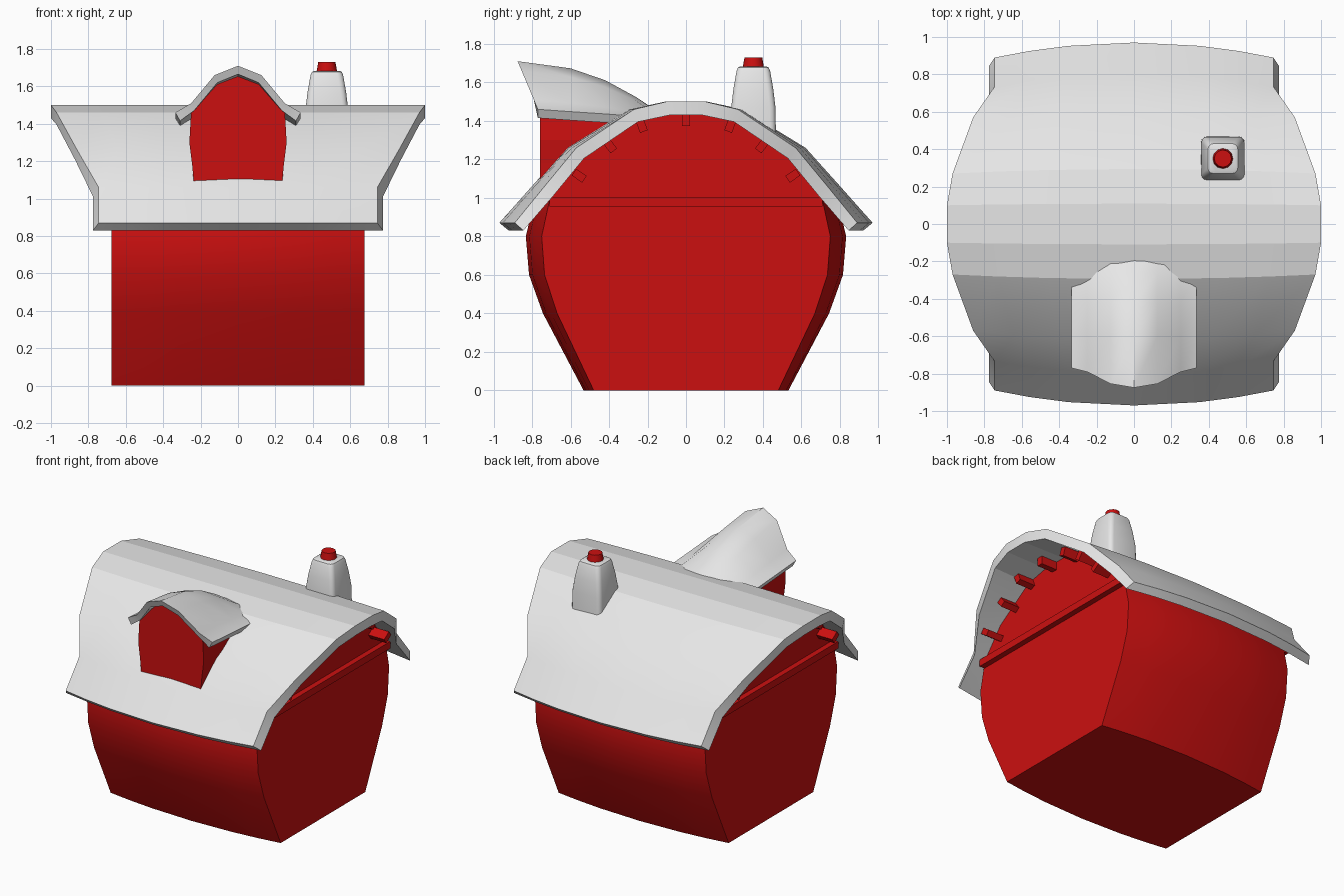
import bpy, bmesh, math

cube = bpy.data.objects.get("Cube")
if cube:
    bpy.data.objects.remove(cube, do_unlink=True)


def material(name, rgb):
    m = bpy.data.materials.new(name)
    m.use_nodes = True
    m.diffuse_color = (*rgb, 1)
    m.node_tree.nodes["Principled BSDF"].inputs["Base Color"].default_value = (*rgb, 1)
    return m


RED = material("barn red", (0.6, 0.005, 0.005))
GREY = material("light grey", (0.8, 0.8, 0.8))


def finish(name, bm, mat, angle=None):
    bmesh.ops.recalc_face_normals(bm, faces=bm.faces)
    mesh = bpy.data.meshes.new(name)
    bm.to_mesh(mesh)
    bm.free()
    mesh.materials.append(mat)
    ob = bpy.data.objects.new(name, mesh)
    bpy.context.collection.objects.link(ob)
    if angle:
        bpy.ops.object.select_all(action="DESELECT")
        ob.select_set(True)
        bpy.context.view_layer.objects.active = ob
        bpy.ops.object.shade_smooth_by_angle(angle=math.radians(angle))
    return ob


def loft(name, rings, mat, angle=None, strip_caps=False):
    """Join closed rings; caps are one face, or a strip of quads for a shell."""
    bm = bmesh.new()
    rows = [[bm.verts.new(p) for p in ring] for ring in rings]
    n = len(rows[0])
    for a, b in zip(rows, rows[1:]):
        for i in range(n):
            j = (i + 1) % n
            bm.faces.new((a[i], a[j], b[j], b[i]))
    for r in (rows[0], rows[-1]):
        if strip_caps:
            for i in range(n // 2 - 1):
                bm.faces.new((r[i], r[i + 1], r[n - 2 - i], r[n - 1 - i]))
        else:
            bm.faces.new(r)
    return finish(name, bm, mat, angle)


def mirrored(half):
    """Mirror a half profile, listed from the side to the middle."""
    left = [(-p[0], *p[1:]) for p in half]
    return left + [p for p in reversed(half) if p[0] > 0]


def box(name, size, centre, mat, tilt=0):
    bm = bmesh.new()
    bmesh.ops.create_cube(bm, size=1)
    bmesh.ops.scale(bm, vec=size, verts=bm.verts)
    ob = finish(name, bm, mat)
    ob.location = centre
    ob.rotation_euler.x = tilt


STATIONS = (-1, -0.75, -0.47, 0, 0.47, 0.75, 1)

# Barrel-sided body, widest halfway along
body = mirrored([(0.48, 0), (0.67, 0.4), (0.735, 0.6), (0.75, 0.8), (0.70, 1.03),
                 (0.54, 1.225), (0.25, 1.41), (0.09, 1.45)])
loft("barn_body",
     [[(u * 0.675, y * (1.11 - 0.11 * u * u), z) for y, z in body] for u in STATIONS],
     RED, 35)

# Main roof shell: y, z and half length at each profile point
outer = mirrored([(0.89, 0.87, 0.745), (0.735, 1.06, 0.745), (0.57, 1.26, 0.86),
                  (0.27, 1.46, 0.97), (0.1, 1.5, 1.0)])
inner = mirrored([(0.845, 0.83, 0.775), (0.69, 1.01, 0.775), (0.53, 1.205, 0.87),
                  (0.25, 1.395, 0.97), (0.085, 1.43, 1.0)])
roof = loft("main_roof",
            [[(u * x, y * (1.09 - 0.09 * u * u), z) for y, z, x in outer + inner[::-1]]
             for u in STATIONS], GREY, 30, True)
for p in roof.data.polygons:
    if abs(p.normal.z) > 0.9:
        p.use_smooth = False

# Gable cross beam and rafter ends, showing at both gables
box("gable_beam", (1.43, 1.42, 0.05), (0, 0, 0.98), RED)
for y, z, deg in ((0, 1.405, 0), (0.23, 1.375, 20), (0.395, 1.27, 38), (0.555, 1.115, 55)):
    for s in ((1, -1) if y else (1,)):
        box("rafter_end", (1.6, 0.042, 0.065), (0, s * y, z), RED, -s * math.radians(deg))

# Dormer walls
wall = mirrored([(0.235, 1.07), (0.245, 1.18), (0.26, 1.3), (0.25, 1.475),
                 (0.11, 1.63), (0, 1.68)])
shrunk = [(x, min(z, 1.42)) for x, z in wall]
loft("dormer_walls",
     [[(x, -0.76, z) for x, z in wall],
      [(x, -0.5, z if z < 1.4 else 1.44 + (z - 1.44) * 0.75) for x, z in wall],
      [(x, -0.28, z) for x, z in shrunk]], RED)

# Dormer roof, sweeping back down into the main roof
d_out = mirrored([(0.335, 1.46), (0.25, 1.51), (0.125, 1.66), (0, 1.71)])
d_in = mirrored([(0.31, 1.415), (0.235, 1.47), (0.11, 1.62), (0, 1.665)])
sweep = ((-0.77, 1), (-0.6, 0.9), (-0.42, 0.7), (-0.26, 0.4), (-0.13, 0.1))
rings = []
for k, (y, f) in enumerate(sweep):
    lean = 0.42 if k == 0 else 0
    eave = 1.46 - 0.012 * k
    rings.append([(x, y - lean * max(0, z - 1.46), eave + (z - 1.46) * (f if z > 1.46 else 1))
                  for x, z in d_out + d_in[::-1]])
loft("dormer_roof", rings, GREY, 35, True)


# Tapered chimney with rounded corners
def rounded_square(half, z, r=0.03):
    pts = []
    for q in range(4):
        for step in range(4):
            a = math.radians(90 * q + 30 * step)
            cx = (half - r) * (1 if q in (0, 3) else -1)
            cy = (half - r) * (1 if q < 2 else -1)
            pts.append((0.475 + cx + r * math.cos(a), 0.35 + cy + r * math.sin(a), z))
    return pts


loft("chimney", [rounded_square(h, z) for h, z in
                 ((0.118, 1.28), (0.115, 1.47), (0.103, 1.57), (0.087, 1.66),
                  (0.08, 1.677), (0.068, 1.683))], GREY, 40)

# Chimney pot
bm = bmesh.new()
bmesh.ops.create_cone(bm, cap_ends=True, segments=12, radius1=0.058, radius2=0.046, depth=0.07)
finish("chimney_pot", bm, RED, 30).location = (0.475, 0.35, 1.695)
